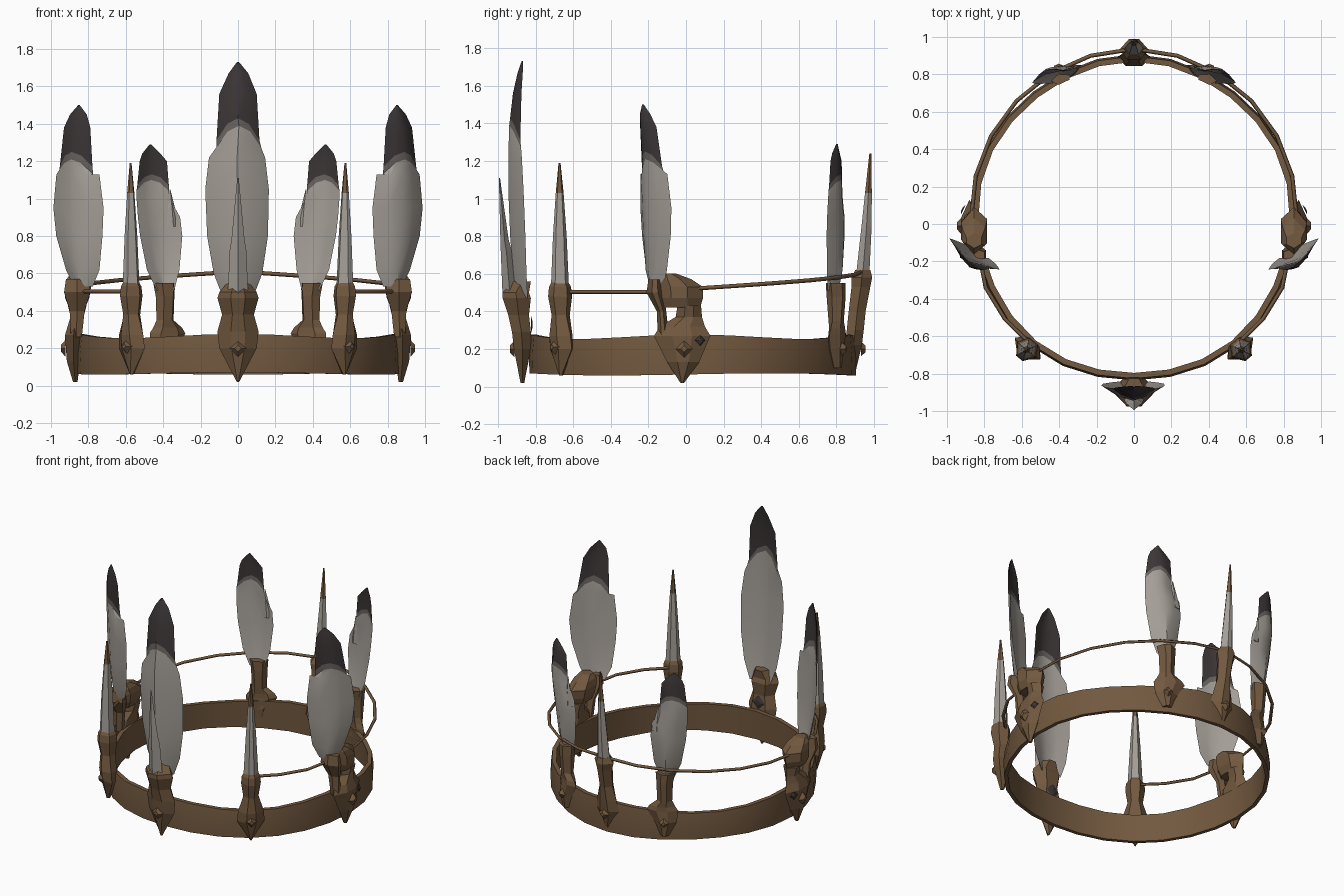
import bpy, bmesh, math
from mathutils import Vector

cube = bpy.data.objects.get("Cube")
if cube:
    bpy.data.objects.remove(cube, do_unlink=True)


def material(name, rgb):
    m = bpy.data.materials.new(name)
    m.use_nodes = True
    m.diffuse_color = (*rgb, 1)
    m.node_tree.nodes["Principled BSDF"].inputs["Base Color"].default_value = (*rgb, 1)
    return m


BROWN, GREY, EDGE, DARK = range(4)
MATS = [material("worn_bronze", (0.17, 0.10, 0.05)),
        material("feather_grey", (0.37, 0.34, 0.305)),
        material("feather_fringe", (0.14, 0.125, 0.115)),
        material("feather_black", (0.045, 0.036, 0.037))]
CENTRE = Vector((0, 0.03, 0))

# Cross-sections as (across, outward) pairs
VANE = [(-1, -.8), (-.5, .4), (0, 1), (.5, .4), (1, -.8), (.5, -.2), (0, .3), (-.5, -.2)]
FACET = [(-1, 0), (-.35, 1), (.35, 1), (1, 0), (.5, -1), (-.5, -1)]
DIAMOND = [(-1, 0), (0, 1), (1, 0), (0, -1)]


def finish(name, bm, angle):
    bmesh.ops.recalc_face_normals(bm, faces=bm.faces)
    me = bpy.data.meshes.new(name)
    bm.to_mesh(me)
    bm.free()
    for m in MATS:
        me.materials.append(m)
    ob = bpy.data.objects.new(name, me)
    bpy.context.collection.objects.link(ob)
    if angle:
        bpy.ops.object.select_all(action='DESELECT')
        ob.select_set(True)
        bpy.context.view_layer.objects.active = ob
        bpy.ops.object.shade_smooth_by_angle(angle=math.radians(angle))
    return ob


def loft(name, origin, facing, section, rows, mats=None, side=1, arch=0, angle=0):
    """Rows are (height, low edge, high edge, outward offset, half depth)."""
    a = math.radians(facing)
    out = Vector((math.cos(a), math.sin(a), 0))
    across = Vector((-math.sin(a), math.cos(a), 0))
    mats = mats or [BROWN] * len(rows)
    bm = bmesh.new()
    rings = []
    for i, (z, lo, hi, n, d) in enumerate(rows):
        border = 0 < i and mats[i] in (EDGE, DARK) and mats[i] != mats[i - 1]
        ring = []
        for u, v in section:
            p = Vector((*origin, 0)) + across * ((lo + hi) / 2 + u * (hi - lo) / 2) + out * (n + v * d)
            p.z = z - (arch * u * u if border else 0)
            p.x *= side
            ring.append(bm.verts.new(p))
        rings.append(ring)
    count = len(section)
    for i in range(len(rings) - 1):
        for k in range(count):
            j = (k + 1) % count
            f = bm.faces.new((rings[i][k], rings[i][j], rings[i + 1][j], rings[i + 1][k]))
            f.material_index = mats[i]
    bm.faces.new(rings[0]).material_index = mats[0]
    bm.faces.new(rings[-1]).material_index = mats[-1]
    return finish(name, bm, angle)


def stud(name, origin, facing, z, size, height, side=1, mat=BROWN):
    """Four-sided pyramid pointing outward."""
    a = math.radians(facing)
    out = Vector((math.cos(a), math.sin(a), 0))
    across = Vector((-math.sin(a), math.cos(a), 0))
    base = Vector((*origin, z))
    pts = [base + across * (u * size) + Vector((0, 0, w * size)) for u, w in DIAMOND]
    pts += [p + (base - p) * 0.6 + out * height for p in pts]
    bm = bmesh.new()
    vs = [bm.verts.new((p.x * side, p.y, p.z)) for p in pts]
    bm.faces.new(vs[:4])
    bm.faces.new(vs[4:])
    for k in range(4):
        j = (k + 1) % 4
        bm.faces.new((vs[k], vs[j], vs[j + 4], vs[k + 4]))
    for f in bm.faces:
        f.material_index = mat
    finish(name, bm, 0)


def rail(name, points, radius):
    """Thin wire through points given as (angle, radius, height)."""
    cu = bpy.data.curves.new(name, 'CURVE')
    cu.dimensions = '3D'
    cu.bevel_depth = radius
    cu.bevel_resolution = 0
    cu.use_fill_caps = True
    sp = cu.splines.new('POLY')
    sp.points.add(len(points) - 1)
    for p, (a, r, z) in zip(sp.points, points):
        t = math.radians(a)
        p.co = (r * math.cos(t), CENTRE.y + r * math.sin(t), z, 1)
    cu.materials.append(MATS[BROWN])
    ob = bpy.data.objects.new(name, cu)
    bpy.context.collection.objects.link(ob)


# Head band
bm = bmesh.new()
SEG = 28
rings = []
for i in range(SEG):
    t = 2 * math.pi * i / SEG - math.pi / 2
    wob = 0.006 * math.sin(5 * t)
    top = 0.265 + 0.012 * math.cos(4 * t)
    low = 0.065 + 0.006 * math.sin(3 * t)
    rings.append([bm.verts.new(CENTRE + Vector((r * math.cos(t), r * math.sin(t), z)))
                  for r, z in ((0.868 + wob, low), (0.872 + wob, 0.17), (0.862 + wob, top),
                               (0.832 + wob, top), (0.842 + wob, low))])
for i in range(SEG):
    a, b = rings[i], rings[(i + 1) % SEG]
    for k in range(5):
        j = (k + 1) % 5
        bm.faces.new((a[k], b[k], b[j], a[j]))
finish("head_band", bm, 30)

FEATHER_MATS = [GREY] * 5 + [EDGE, DARK, DARK, DARK, DARK]

# Front mount, tall feather and spike
front = (0, -0.87)
loft("front_mount", front, -90, FACET, [
    (.02, -.006, .006, 0, .01), (.2, -.10, .10, .0, .045), (.29, -.11, .11, .005, .05),
    (.38, -.085, .085, .02, .055), (.47, -.11, .11, .03, .075), (.5, -.10, .10, .035, .07),
    (.56, -.05, .05, .0, .045)])
stud("front_stud", (0, -0.912), -90, .2, .045, .025)
stud("front_inner_patch", (0, -0.825), 90, .33, .05, .008, mat=DARK)
loft("front_feather", front, -90, VANE, [
    (.47, -.08, .08, 0, .035), (.6, -.13, .13, .01, .04), (.8, -.165, .16, .02, .045),
    (1.05, -.175, .165, .03, .045), (1.22, -.155, .145, .035, .04), (1.39, -.115, .125, .035, .035),
    (1.43, -.115, .115, .035, .03), (1.56, -.10, .10, .025, .025), (1.67, -.05, .055, .01, .015),
    (1.73, -.006, .006, 0, .004)], FEATHER_MATS, arch=.12, angle=35)
loft("front_spike", front, -90, DIAMOND, [
    (.47, -.055, .055, .065, .04), (.72, -.045, .045, .085, .03), (.78, -.035, .035, .095, .022),
    (1.11, -.004, .004, .122, .003)], [GREY] * 4)

# Back mount and spike
back = (0, 0.9)
loft("back_mount", back, 90, FACET, [
    (.06, -.006, .006, -.015, .012), (.22, -.09, .09, -.01, .045), (.3, -.075, .075, 0, .045),
    (.4, -.05, .05, .01, .045), (.53, -.06, .06, .03, .05), (.58, -.075, .075, .035, .055),
    (.62, -.05, .05, .04, .04)])
stud("back_stud", (0, 0.93), 90, .2, .04, .025)
loft("back_spike", back, 90, FACET, [
    (.6, -.05, .05, .04, .035), (.85, -.035, .035, .06, .027), (1.03, -.022, .022, .07, .018),
    (1.24, -.005, .005, .08, .005)], [GREY, GREY, BROWN, BROWN])

for side, word in ((1, "left"), (-1, "right")):
    # Front corner mount and spike
    corner = (0.568, -0.665)
    loft(f"{word}_corner_mount", corner, -50, FACET, [
        (.06, -.006, .006, 0, .012), (.2, -.09, .09, 0, .045), (.27, -.085, .085, .005, .05),
        (.38, -.05, .05, .005, .045), (.48, -.065, .065, .01, .06), (.53, -.06, .06, .01, .055),
        (.56, -.04, .04, .01, .04)], side=side)
    stud(f"{word}_corner_stud", (0.594, -0.696), -50, .21, .04, .025, side)
    loft(f"{word}_corner_spike", corner, -50, FACET, [
        (.52, -.05, .05, .01, .045), (.8, -.035, .035, .01, .035), (1.03, -.02, .02, .01, .02),
        (1.19, -.005, .005, .01, .005)], [GREY, GREY, BROWN, BROWN], side)

    # Side mount with open neck
    flank = (0.87, 0)
    loft(f"{word}_side_mount", flank, 0, FACET, [
        (.02, -.03, -.01, 0, .012), (.13, -.10, .07, .01, .035), (.27, -.17, .13, .01, .045),
        (.32, -.14, .10, 0, .04), (.37, -.055, .085, -.01, .035), (.43, -.045, .08, -.01, .05)],
        side=side)
    loft(f"{word}_side_clasp", flank, 0, FACET, [
        (.42, -.14, .075, -.01, .045), (.47, -.16, .09, -.01, .065), (.53, -.165, .09, -.015, .07),
        (.57, -.16, .03, -.015, .06), (.6, -.13, -.05, -.015, .04)], side=side)
    loft(f"{word}_feather_prong", flank, 0, FACET, [
        (.26, -.15, -.09, -.005, .03), (.4, -.155, -.105, -.01, .04), (.5, -.21, -.12, -.01, .07),
        (.57, -.2, -.13, -.01, .06)], side=side)
    stud(f"{word}_side_stud", (0.922, -0.01), 0, .2, .045, .025, side)
    stud(f"{word}_side_patch", (0.913, 0.075), 25, .245, .03, .008, side, DARK)
    loft(f"{word}_side_feather", (0.865, -0.175), -58.4, VANE, [
        (.53, -.08, .04, -.02, .025), (.62, -.125, .085, -.01, .03), (.8, -.15, .14, 0, .03),
        (.95, -.16, .155, .005, .03), (1.13, -.14, .13, .015, .03), (1.21, -.105, .11, .02, .028),
        (1.25, -.105, .10, .025, .025), (1.38, -.10, .065, .035, .02), (1.45, -.085, .02, .04, .012),
        (1.5, -.045, -.035, .04, .004)], FEATHER_MATS, side, arch=.08, angle=35)

    # Rear mount and feather
    rear = (0.42, 0.80)
    loft(f"{word}_rear_mount", (0.39, 0.80), 65, FACET, [
        (.1, -.03, .03, 0, .025), (.2, -.08, .07, 0, .035), (.28, -.09, .12, 0, .03),
        (.31, -.07, .10, 0, .03), (.35, -.05, .05, 0, .035), (.48, -.055, .055, 0, .045),
        (.55, -.07, .06, 0, .045)], side=side)
    stud(f"{word}_rear_stud", (0.404, 0.829), 65, .2, .035, .025, side)
    loft(f"{word}_rear_feather", rear, 70, VANE, [
        (.51, -.03, .07, -.02, .025), (.62, -.08, .105, 0, .03), (.8, -.115, .125, .01, .03),
        (.9, -.125, .115, .015, .028), (1.0, -.13, .06, .02, .025), (1.1, -.13, .055, .02, .022),
        (1.13, -.125, .055, .02, .02), (1.2, -.11, .045, .02, .017), (1.24, -.095, .01, .02, .012),
        (1.29, -.05, -.04, .02, .004)], FEATHER_MATS, side, arch=.06, angle=35)
    loft(f"{word}_rear_barb", rear, 70, DIAMOND, [
        (.85, .04, .115, .005, .012), (.95, .05, .09, .005, .01), (1.05, .06, .064, .005, .003)],
        [GREY] * 3, side)

    # Wires joining the mounts
    def mirrored(a):
        return a if side == 1 else 180 - a
    rail(f"{word}_front_wire", [(mirrored(a), r, .503) for a, r in
                                ((-12, .85), (-25, .875), (-38, .875), (-50, .87))], .011)
    rail(f"{word}_back_wire", [(mirrored(a), .87 + .0004 * a, .52 + .09 * a / 90)
                               for a in range(0, 91, 15)], .011)
